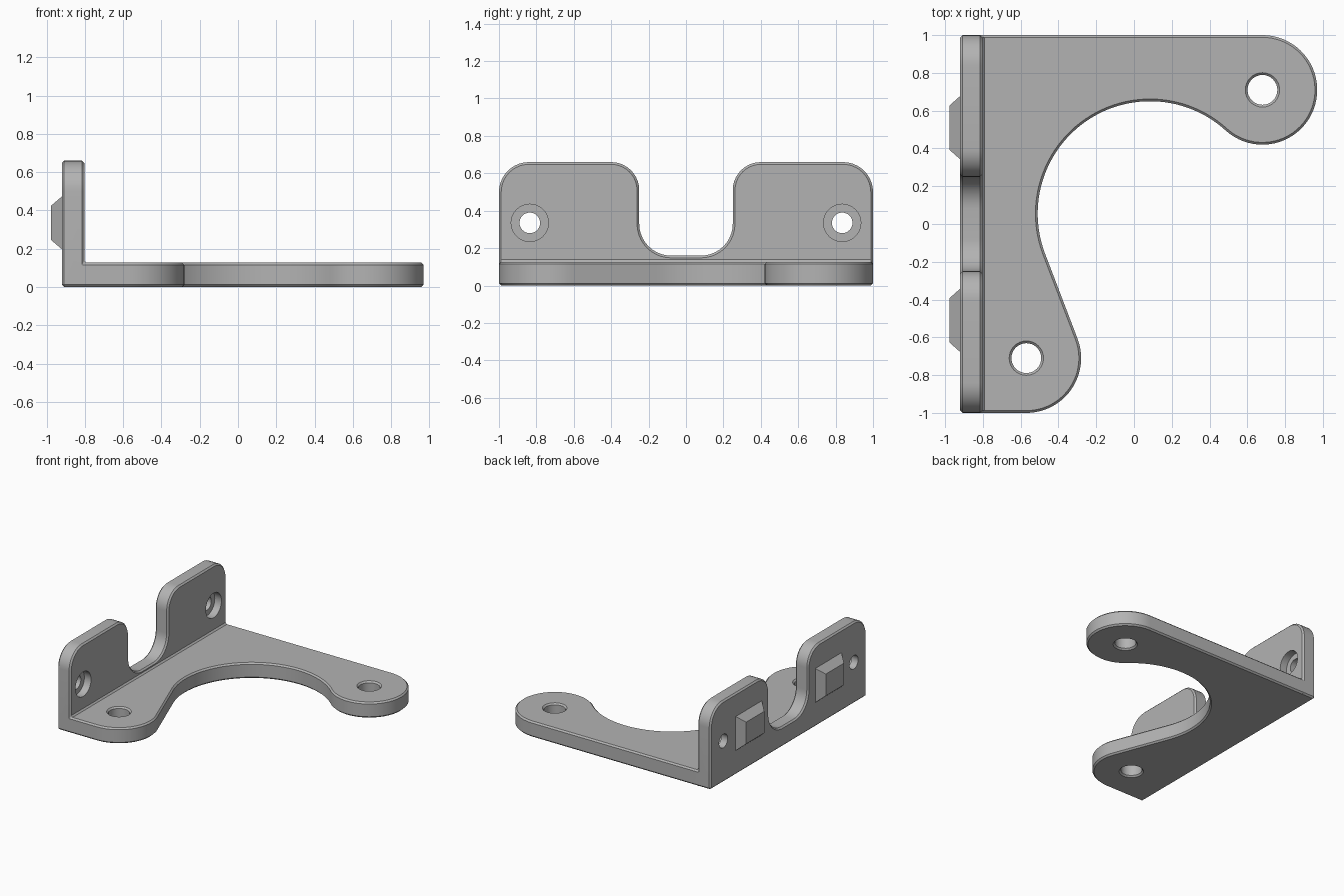
import bpy, bmesh
from math import sin, cos, pi, atan2, acos, radians
from mathutils import Vector

if "Cube" in bpy.data.objects:
    bpy.data.objects.remove(bpy.data.objects["Cube"])

grey = bpy.data.materials.new("matte grey")
grey.use_nodes = True
COLOUR = (0.45, 0.45, 0.45, 1)
grey.diffuse_color = COLOUR
grey.node_tree.nodes["Principled BSDF"].inputs["Base Color"].default_value = COLOUR


def prism(name, points, direction, scale=1.0):
    """Extrude a flat outline, optionally tapering the far end about its centre."""
    bm = bmesh.new()
    face = bm.faces.new([bm.verts.new(p) for p in points])
    new = bmesh.ops.extrude_face_region(bm, geom=[face], use_keep_orig=True)["geom"]
    far = [v for v in new if isinstance(v, bmesh.types.BMVert)]
    middle = sum((v.co for v in far), Vector()) / len(far)
    for v in far:
        v.co = middle + (v.co - middle) * scale + Vector(direction)
    bmesh.ops.recalc_face_normals(bm, faces=bm.faces)
    mesh = bpy.data.meshes.new(name)
    bm.to_mesh(mesh)
    bm.free()
    mesh.materials.append(grey)
    obj = bpy.data.objects.new(name, mesh)
    bpy.context.collection.objects.link(obj)
    return obj


def arc(centre, r, start, end, n=24):
    return [(centre[0] + r * cos(start + (end - start) * i / n),
             centre[1] + r * sin(start + (end - start) * i / n)) for i in range(n + 1)]


def rounded(corners, n=10):
    """Round the right-angled corners of an outline given as (u, v, radius)."""
    out = []
    for i, (u, v, r) in enumerate(corners):
        p = Vector((u, v))
        a = (Vector(corners[i - 1][:2]) - p).normalized()
        b = (Vector(corners[(i + 1) % len(corners)][:2]) - p).normalized()
        steps = n if r else 0
        for k in range(steps + 1):
            t = pi / 2 * k / n
            out.append(p + r * (a + b) - r * (b * cos(t) + a * sin(t)) if r else p)
    return out


def apply(obj, kind, **settings):
    mod = obj.modifiers.new(kind.title(), kind)
    for key, value in settings.items():
        setattr(mod, key, value)
    bpy.context.view_layer.objects.active = obj
    bpy.ops.object.modifier_apply(modifier=mod.name)


def combine(obj, other, operation):
    other.hide_render = True
    apply(obj, "BOOLEAN", operation=operation, object=other, solver="EXACT")
    bpy.data.objects.remove(other)


# Main dimensions
BACK, INNER, BASE_TOP = -0.92, -0.803, 0.127
R_LUG = 0.29
near_lug, far_lug = Vector((-0.57, -0.71)), Vector((0.68, 0.71))
bay = Vector((0.085, 0.055))
R_BAY = (far_lug - bay).length - R_LUG

# Base plate: two round lugs joined by a large round bay
d = bay - near_lug
tangent = atan2(d.y, d.x) - acos((R_LUG + R_BAY) / d.length)
to_far = far_lug - bay
meet = atan2(to_far.y, to_far.x)
outline = [(-0.86, 1), (-0.86, -1)]
outline += arc(near_lug, R_LUG, -pi / 2, tangent)
outline += arc(bay, R_BAY, pi + tangent, meet, 48)
outline += arc(far_lug, R_LUG, meet - pi, pi / 2, 40)[1:]
bracket = prism("bracket", [(x, y, 0) for x, y in outline], (0, 0, BASE_TOP))

# Upright wall with two rounded ears and a notch between them
ears = [(-1, 0, 0), (1, 0, 0), (1, 0.66, 0.16), (0.25, 0.66, 0.15), (0.25, 0.16, 0.17),
        (-0.25, 0.16, 0.17), (-0.25, 0.66, 0.15), (-1, 0.66, 0.16)]
wall = prism("wall", [(BACK, y, z) for y, z in rounded(ears)], (INNER - BACK, 0, 0))
combine(bracket, wall, "UNION")

# Lug holes, then a fine chamfer on every edge
for lug in (near_lug, far_lug):
    ring = arc(lug, 0.079, 0, 2 * pi, 32)[:-1]
    combine(bracket, prism("lug_hole_cutter", [(x, y, -0.1) for x, y in ring], (0, 0, 0.4)),
            "DIFFERENCE")
apply(bracket, "BEVEL", width=0.012, segments=1, limit_method="ANGLE",
      angle_limit=radians(40), use_clamp_overlap=False)

# Counterbored screw holes through the ears
for side in (-1, 1):
    for r, start in ((0.055, BACK - 0.1), (0.1, INNER - 0.06)):
        ring = arc((side * 0.835, 0.335), r, 0, 2 * pi, 32)[:-1]
        combine(bracket, prism("screw_hole_cutter", [(start, y, z) for y, z in ring],
                               (0.4, 0, 0)), "DIFFERENCE")

# Tapered locating pads on the back of each ear
pads = []
for side, label in ((-1, "front"), (1, "rear")):
    y, z, w, h = side * 0.51, 0.335, 0.168, 0.138
    pad = prism(label + "_pad", [(BACK, y - w, z - h), (BACK, y + w, z - h),
                                 (BACK, y + w, z + h), (BACK, y - w, z + h)], (-0.058, 0, 0))
    for v in pad.data.vertices:
        if v.co.x < BACK - 0.01:
            v.co.y -= 0.052 if v.co.y > y else -0.052
            v.co.z -= 0.05 if v.co.z > z else -0.05
    pads.append(pad)

# Smooth the curves, keep the edges crisp
for obj in [bracket] + pads:
    bpy.ops.object.select_all(action="DESELECT")
    obj.select_set(True)
    bpy.context.view_layer.objects.active = obj
    bpy.ops.object.shade_smooth_by_angle(angle=radians(30))
